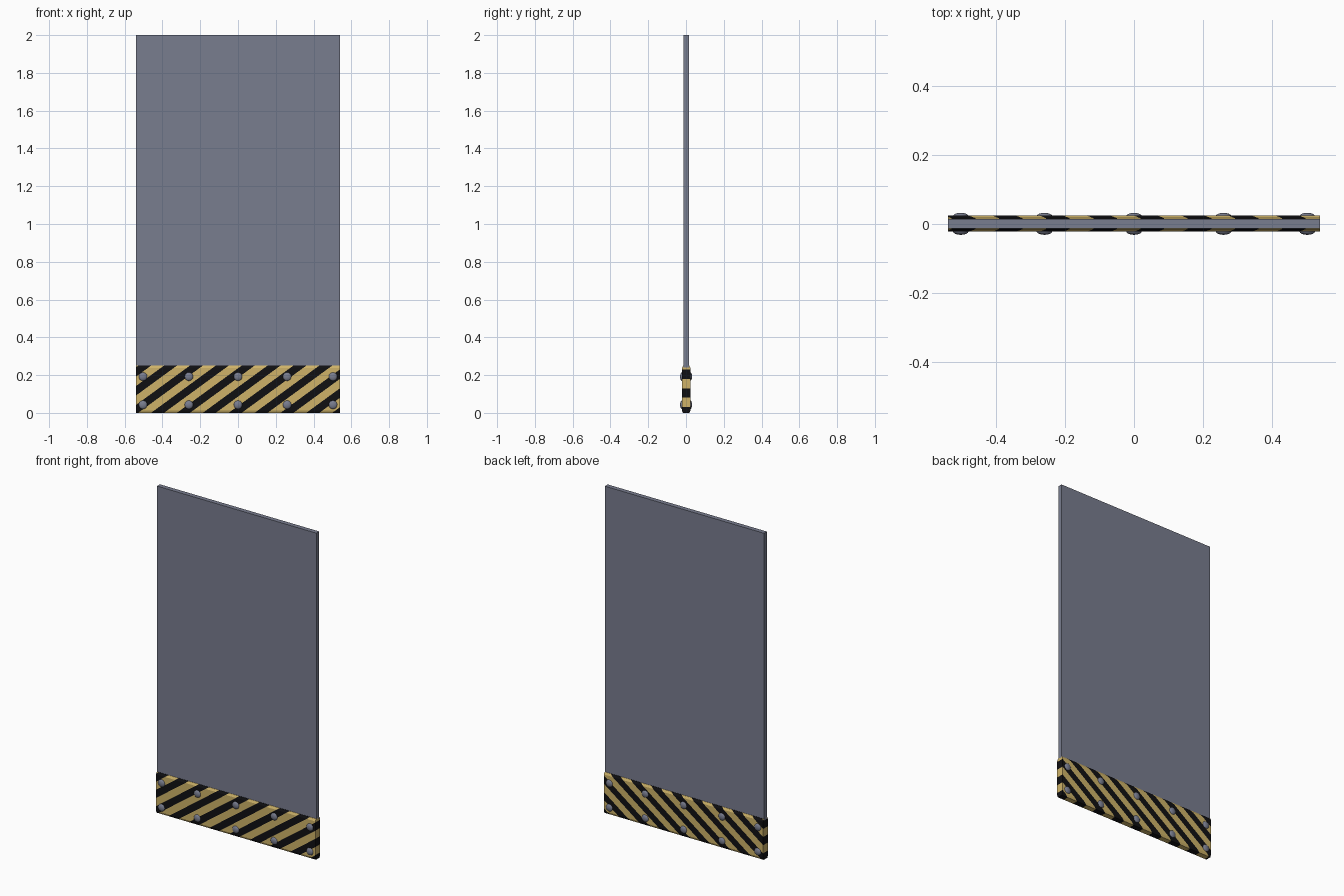
import bpy, bmesh, math
from mathutils import Vector, Matrix

if "Cube" in bpy.data.objects:
    bpy.data.objects.remove(bpy.data.objects["Cube"])


def material(name, rgb):
    m = bpy.data.materials.new(name)
    m.diffuse_color = (*rgb, 1)
    m.use_nodes = True
    m.node_tree.nodes["Principled BSDF"].inputs["Base Color"].default_value = m.diffuse_color
    return m


STEEL = material("blue grey steel", (0.19, 0.205, 0.275))
YELLOW = material("hazard yellow", (0.62, 0.45, 0.14))
BLACK = material("hazard black", (0.005, 0.005, 0.006))


def finish(bm, name, mats):
    bmesh.ops.recalc_face_normals(bm, faces=bm.faces[:])
    me = bpy.data.meshes.new(name)
    bm.to_mesh(me)
    bm.free()
    for m in mats:
        me.materials.append(m)
    ob = bpy.data.objects.new(name, me)
    bpy.context.collection.objects.link(ob)
    return ob


HALF = 0.54

# Door panel, standing in the striped band
bm = bmesh.new()
bmesh.ops.create_cube(bm, size=1, matrix=Matrix.Translation((0, 0.001, 1.12))
                      @ Matrix.Diagonal((2 * HALF, 0.028, 1.76, 1)))
finish(bm, "door_panel", [STEEL])

# Bottom band: bevelled cross-section extruded along x
profile = [(-0.016, 0), (0.018, 0), (0.024, 0.013), (0.024, 0.237),
           (0.017, 0.25), (-0.015, 0.25), (-0.022, 0.237), (-0.022, 0.013)]
bm = bmesh.new()
base = bm.faces.new([bm.verts.new((-HALF, y, z)) for y, z in profile])
ext = bmesh.ops.extrude_face_region(bm, geom=[base], use_keep_orig=True)
bmesh.ops.translate(bm, vec=(2 * HALF, 0, 0),
                    verts=[v for v in ext["geom"] if isinstance(v, bmesh.types.BMVert)])

# Diagonal hazard stripes: slice the band, then colour by stripe number
PERIOD, SLOPE, START = 0.137, 0.73, 0.56


def stripe(p):
    return (p.x - (p.z - 0.245) / SLOPE - START) / (PERIOD / 2)


for i in range(-20, 12):
    bmesh.ops.bisect_plane(bm, geom=bm.verts[:] + bm.edges[:] + bm.faces[:],
                           plane_co=(START + i * PERIOD / 2, 0, 0.245),
                           plane_no=Vector((SLOPE, 0, -1)).normalized())
for f in bm.faces:
    f.material_index = math.floor(stripe(f.calc_center_median())) % 2 == 0
finish(bm, "striped_band", [YELLOW, BLACK])

# Domed rivets on both sides of the band
bm = bmesh.new()
for y in (-0.021, 0.022):
    for x in (-0.503, -0.26, 0, 0.26, 0.503):
        for z in (0.043, 0.192):
            bmesh.ops.create_uvsphere(
                bm, u_segments=16, v_segments=8, radius=1,
                matrix=Matrix.Translation((x, y, z))
                @ Matrix.Diagonal((0.023, 0.0105, 0.023, 1))
                @ Matrix.Rotation(math.pi / 2, 4, 'X'))
rivets = finish(bm, "rivets", [STEEL])
for p in rivets.data.polygons:
    p.use_smooth = True
